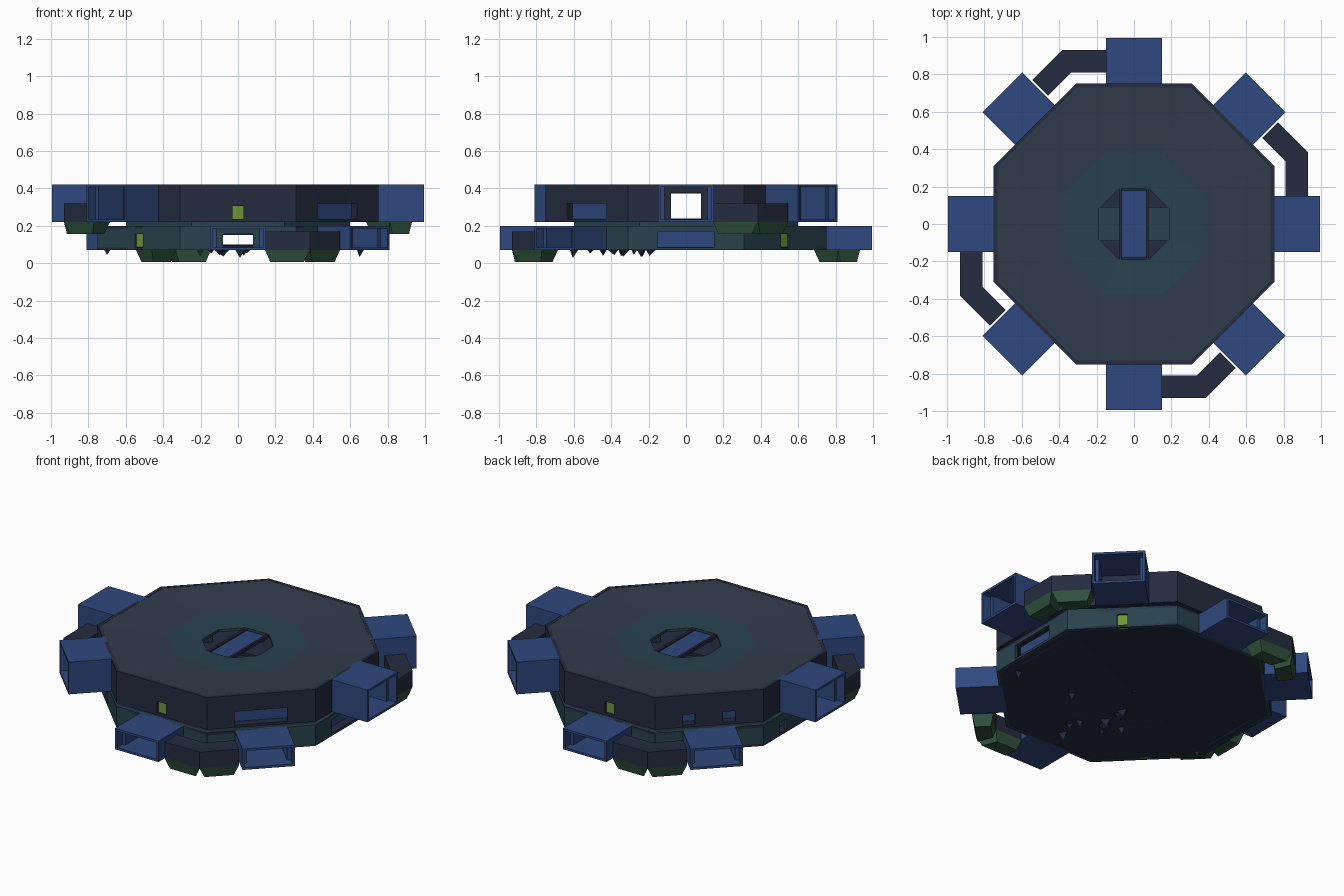
import bpy, bmesh, math, random
from mathutils import Matrix, Vector

if "Cube" in bpy.data.objects:
    bpy.data.objects.remove(bpy.data.objects["Cube"])

random.seed(4)
T = math.tan(math.pi / 8)


def material(name, rgb):
    m = bpy.data.materials.new(name)
    m.diffuse_color = (*rgb, 1)
    m.use_nodes = True
    m.node_tree.nodes["Principled BSDF"].inputs["Base Color"].default_value = m.diffuse_color
    return m


BLUE = material("blue_panel", (0.028, 0.065, 0.21))
HULL = material("dark_hull", (0.018, 0.025, 0.05))
ROOF = material("slate_roof", (0.03, 0.045, 0.07))
TEAL = material("teal_panel", (0.022, 0.055, 0.075))
GREEN = material("green_door", (0.16, 0.3, 0.04))
HOPPER = material("hopper_green", (0.03, 0.085, 0.045))


def finish(name, bm, mat):
    bmesh.ops.recalc_face_normals(bm, faces=bm.faces)
    me = bpy.data.meshes.new(name)
    bm.to_mesh(me)
    bm.free()
    me.materials.append(mat)
    ob = bpy.data.objects.new(name, me)
    bpy.context.collection.objects.link(ob)
    return ob


def boxes(name, items, angle, mat):
    """Boxes as (x0, x1, y0, y1, z0, z1), turned about the z axis."""
    bm = bmesh.new()
    rot = Matrix.Rotation(math.radians(angle), 4, 'Z')
    for x0, x1, y0, y1, z0, z1 in items:
        mid = Vector(((x0 + x1) / 2, (y0 + y1) / 2, (z0 + z1) / 2))
        size = Matrix.Diagonal((x1 - x0, y1 - y0, z1 - z0, 1))
        bmesh.ops.create_cube(bm, size=1, matrix=rot @ Matrix.Translation(mid) @ size)
    return finish(name, bm, mat)


def octagon(name, profile, mat):
    """Closed (apothem, z) profile swept round eight sides."""
    bm = bmesh.new()
    rings = []
    for k in range(8):
        a = math.radians(22.5 + 45 * k)
        rings.append([bm.verts.new((r / math.cos(math.pi / 8) * math.cos(a),
                                    r / math.cos(math.pi / 8) * math.sin(a), z))
                      for r, z in profile])
    n = len(profile)
    for k in range(8):
        p, q = rings[k], rings[(k + 1) % 8]
        for i in range(n):
            j = (i + 1) % n
            bm.faces.new((p[i], q[i], q[j], p[j]))
    return finish(name, bm, mat)


def prism(bm, bottom, zb, top, zt, rot):
    lo = [bm.verts.new(rot @ Vector((x, y, zb))) for x, y in bottom]
    hi = [bm.verts.new(rot @ Vector((x, y, zt))) for x, y in top]
    bm.faces.new(lo)
    bm.faces.new(hi)
    for i in range(4):
        j = (i + 1) % 4
        bm.faces.new((lo[i], lo[j], hi[j], hi[i]))


def wall(name, angle, r, z0, z1, gaps, d0, d1, mat, t=0.02):
    """One octagon side with openings (y0, y1) between heights d0 and d1."""
    w = r * T
    parts, y = [], -w
    for a, b in gaps:
        parts += [(r - t, r, y, a, z0, z1), (r - t, r, a, b, d1, z1)]
        if d0 > z0:
            parts.append((r - t, r, a, b, z0, d0))
        y = b
    parts.append((r - t, r, y, w, z0, z1))
    return boxes(name, parts, angle, mat)


def arm(name, angle, z0, z1):
    """Open-ended docking box with a slightly recessed inner frame."""
    t, h = 0.014, 0.15
    parts = [(0.73, 0.995, -h, h, z0, z0 + t), (0.73, 0.995, -h, h, z1 - t, z1)]
    for s in (-1, 1):
        a, b = sorted((s * h, s * (h - t)))
        parts.append((0.73, 0.995, a, b, z0, z1))
        a, b = sorted((s * (h - t), s * (h - 0.035)))
        parts.append((0.75, 0.94, a, b, z0 + t, z1 - t))
    boxes(name, parts, angle, BLUE)


def connector(name, angle, z):
    """Bent passage from an arm to its neighbour, hoppers beneath."""
    rot = Matrix.Rotation(math.radians(angle), 4, 'Z')
    outer = [(0.93, 0.145), (0.93, 0.385), (0.77, 0.545)]
    inner = [(0.81, 0.145), (0.81, 0.335), (0.685, 0.46)]
    body, hop = bmesh.new(), bmesh.new()
    for i in range(2):
        q = [inner[i], outer[i], outer[i + 1], inner[i + 1]]
        cx, cy = sum(p[0] for p in q) / 4, sum(p[1] for p in q) / 4
        small = [(cx + (x - cx) * 0.74, cy + (y - cy) * 0.74) for x, y in q]
        prism(body, q, z, q, z + 0.1, rot)
        prism(hop, small, z - 0.065, q, z, rot)
    finish(name, body, HULL)
    finish(name + "_hoppers", hop, HOPPER)


def level(name, z0, z1, arms, greens, wide, twin, mat):
    for k in range(8):
        a = 45 * k
        tag = f"{name}_wall_{a}"
        if a in arms:
            wall(tag, a, 0.75, z0, z1, [(-0.08, 0.08)], z0 + 0.015, z1 - 0.045, mat)
            arm(f"{name}_arm_{a}", a, z0, z1)
        elif a in greens:
            wall(tag, a, 0.75, z0, z1, [(-0.03, 0.03)], z0, z0 + 0.085, mat)
            boxes(f"{name}_door_{a}", [(0.725, 0.738, -0.03, 0.03, z0, z0 + 0.085)], a, GREEN)
        elif a == wide:
            wall(tag, a, 0.75, z0, z1, [(-0.15, 0.15)], z0 + 0.01, z0 + 0.1, mat)
            boxes(f"{name}_bay_{a}", [(0.69, 0.7, -0.16, 0.16, z0, z0 + 0.11)], a, BLUE)
        else:
            wall(tag, a, 0.75, z0, z1, [(-0.15, -0.08), (0.08, 0.15)], z0, z0 + 0.08, mat)
            boxes(f"{name}_alcove_{a}", [(0.69, 0.7, -0.17, 0.17, z0, z0 + 0.09)], a, BLUE)
        # inner core wall with a doorway on every side
        wall(f"{name}_core_wall_{a}", a, 0.375, z0 + 0.01, z1 - 0.03,
             [(-0.08, 0.08)], z0 + 0.015, z1 - 0.048, HULL, 0.012)
    for a in arms[::2]:
        connector(f"{name}_connector_{a}", a, z0)


# two stacked decks
level("upper", 0.22, 0.42, [0, 45, 180, 225], [90, 270], 315, 135, HULL)
level("lower", 0.07, 0.20, [90, 135, 270, 315], [45, 225], 0, 180, TEAL)

# roof and floor plates, shallow towards the centre
octagon("upper_roof", [(0.75, 0.42), (0.375, 0.4), (0.375, 0.38), (0.74, 0.4)], ROOF)
octagon("upper_roof_centre", [(0.375, 0.4), (0.19, 0.392), (0.19, 0.376), (0.375, 0.38)], TEAL)
octagon("upper_floor", [(0.75, 0.22), (0.75, 0.235), (0.19, 0.235), (0.19, 0.22)], HULL)
octagon("lower_roof", [(0.75, 0.2), (0.19, 0.2), (0.19, 0.185), (0.75, 0.185)], HULL)
octagon("lower_floor", [(0.75, 0.07), (0.75, 0.085), (0.375, 0.095), (0.375, 0.08)], HULL)
octagon("lower_floor_centre", [(0.375, 0.08), (0.375, 0.095), (0.01, 0.1), (0.01, 0.085)], HULL)
octagon("deck_neck", [(0.6, 0.195), (0.6, 0.225), (0.58, 0.225), (0.58, 0.195)], TEAL)

# bridge and side landings inside the central opening
boxes("centre_bridge", [(-0.065, 0.065, -0.18, 0.18, 0.372, 0.382)], 0, BLUE)
boxes("bridge_rims", [(s * 0.072 - 0.007, s * 0.072 + 0.007, -0.19, 0.19, 0.372, 0.392)
                      for s in (-1, 1)], 0, HULL)
boxes("side_landings", [(0.07, 0.19, -0.09, 0.09, 0.225, 0.238),
                        (-0.19, -0.07, -0.09, 0.09, 0.225, 0.238)], 0, TEAL)

# broken shards hanging below the lower floor
bm = bmesh.new()
for i in range(12):
    x, y = random.uniform(-0.25, 0.3), random.uniform(-0.65, -0.15)
    if i < 2:
        x, y = (0.65, -0.24) if i else (-0.7, -0.28)
    h = random.uniform(0.015, 0.045)
    m = Matrix.Translation((x, y, 0.074 - h / 2)) @ Matrix.Rotation(math.pi, 4, 'X') \
        @ Matrix.Rotation(random.uniform(0, 6), 4, 'Z')
    bmesh.ops.create_cone(bm, cap_ends=True, segments=3, radius1=random.uniform(0.02, 0.04),
                          radius2=0.002, depth=h, matrix=m)
finish("hanging_shards", bm, HULL)
